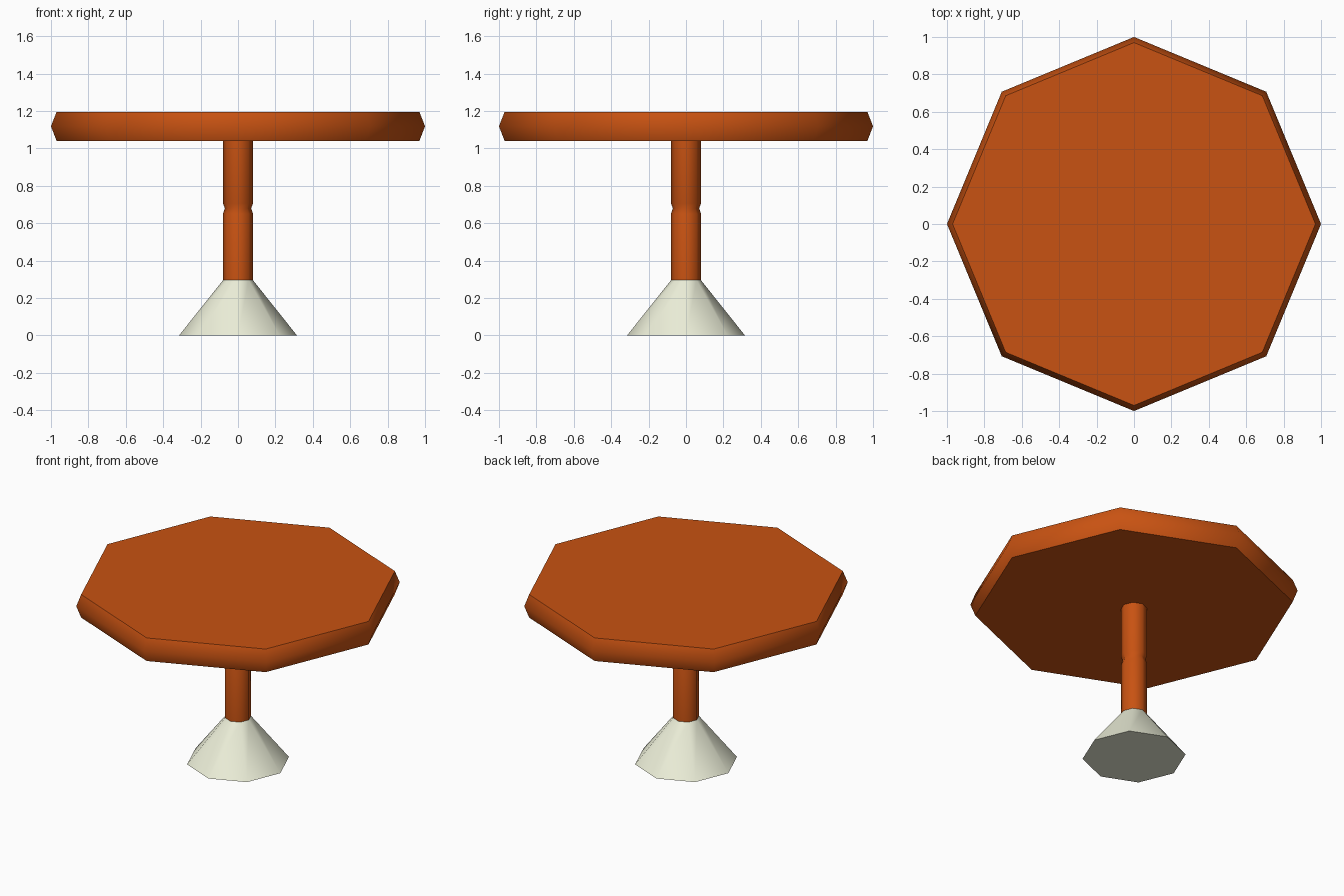
import bpy, bmesh
from math import cos, sin, tau, radians

if "Cube" in bpy.data.objects:
    bpy.data.objects.remove(bpy.data.objects["Cube"])

SIDES = 8


def material(name, rgb):
    mat = bpy.data.materials.new(name)
    mat.diffuse_color = (*rgb, 1)
    mat.use_nodes = True
    mat.node_tree.nodes["Principled BSDF"].inputs["Base Color"].default_value = mat.diffuse_color
    return mat


def turned(name, profile, mat, sides=SIDES):
    """Sweep (radius, z) points, bottom to top, around z and cap both ends."""
    bm = bmesh.new()
    rings = [[bm.verts.new((r * cos(tau * i / sides), r * sin(tau * i / sides), z))
              for i in range(sides)] for r, z in profile]
    for low, high in zip(rings, rings[1:]):
        for i in range(sides):
            j = (i + 1) % sides
            bm.faces.new((low[i], low[j], high[j], high[i]))
    bm.faces.new(rings[0][::-1])
    bm.faces.new(rings[-1])
    mesh = bpy.data.meshes.new(name)
    bm.to_mesh(mesh)
    bm.free()
    mesh.materials.append(mat)
    obj = bpy.data.objects.new(name, mesh)
    bpy.context.collection.objects.link(obj)
    # Rounded shading around the sides, crisp caps
    bpy.ops.object.select_all(action='DESELECT')
    obj.select_set(True)
    bpy.context.view_layer.objects.active = obj
    bpy.ops.object.shade_smooth_by_angle(angle=radians(50))
    return obj


wood = material("orange_wood", (0.58, 0.085, 0.006))
cream = material("cream", (0.84, 0.86, 0.69))

# Flared foot
turned("foot", [(0.315, 0), (0.08, 0.295)], cream)

# Column with a shallow groove halfway up
turned("column", [(0.08, 0.295), (0.08, 0.65), (0.07, 0.68),
                  (0.08, 0.705), (0.08, 1.04)], wood)

# Octagonal top with a bevelled rim
turned("table_top", [(0.97, 1.04), (1.0, 1.118), (0.97, 1.195)], wood)
